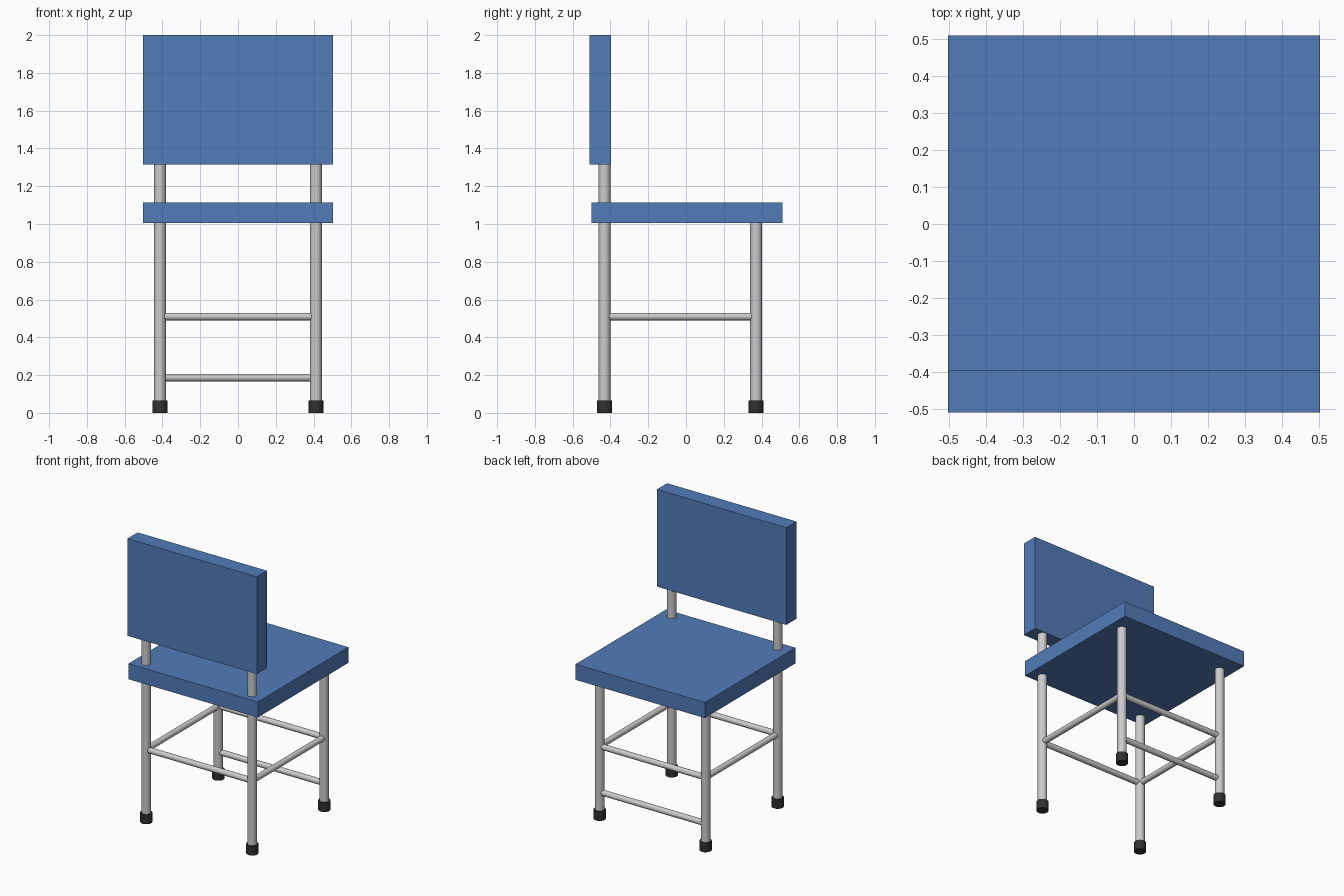
import bpy, math
from mathutils import Vector

if "Cube" in bpy.data.objects:
    bpy.data.objects.remove(bpy.data.objects["Cube"])

LEG_X, BACK_Y, FRONT_Y = 0.413, -0.431, 0.371
RUNG_Z, LOW_RUNG_Z = 0.51, 0.187


def material(name, rgb):
    m = bpy.data.materials.new(name)
    m.diffuse_color = (*rgb, 1)
    m.use_nodes = True
    m.node_tree.nodes["Principled BSDF"].inputs["Base Color"].default_value = m.diffuse_color
    return m


blue = material("blue_padding", (0.085, 0.2, 0.48))
black = material("black_rubber", (0.03, 0.03, 0.03))


def box(name, lo, hi, mat):
    lo, hi = Vector(lo), Vector(hi)
    bpy.ops.mesh.primitive_cube_add(size=1, location=(lo + hi) / 2)
    ob = bpy.context.object
    ob.name = name
    ob.scale = hi - lo
    bpy.ops.object.transform_apply(location=False, rotation=False, scale=True)
    ob.data.materials.append(mat)


def tube(name, a, b, radius, mat=None):
    a, b = Vector(a), Vector(b)
    bpy.ops.mesh.primitive_cylinder_add(
        vertices=32, radius=radius, depth=(b - a).length, location=(a + b) / 2,
        rotation=(b - a).to_track_quat('Z', 'Y').to_euler())
    ob = bpy.context.object
    ob.name = name
    bpy.ops.object.shade_smooth_by_angle(angle=math.radians(40))
    if mat:
        ob.data.materials.append(mat)


# Seat and backrest slabs
box("seat", (-0.504, -0.499, 1.005), (0.504, 0.51, 1.115), blue)
box("backrest", (-0.504, -0.51, 1.315), (0.504, -0.397, 2.0), blue)

# Legs with rubber feet, and side rungs; the backrest legs run up through the seat
for side, x in (("left", -LEG_X), ("right", LEG_X)):
    for end, y, top in (("backrest", BACK_Y, 1.34), ("seat", FRONT_Y, 1.03)):
        tube(f"{end}_leg_{side}", (x, y, 0.01), (x, y, top), 0.031)
        tube(f"{end}_foot_{side}", (x, y, 0), (x, y, 0.066), 0.039, black)
    tube(f"side_rung_{side}", (x, BACK_Y, RUNG_Z), (x, FRONT_Y, RUNG_Z), 0.02)

# Cross rungs between left and right legs
for name, y, z in (("backrest_rung", BACK_Y, RUNG_Z),
                   ("seat_rung_upper", FRONT_Y, RUNG_Z),
                   ("seat_rung_lower", FRONT_Y, LOW_RUNG_Z)):
    tube(name, (-LEG_X, y, z), (LEG_X, y, z), 0.02)
